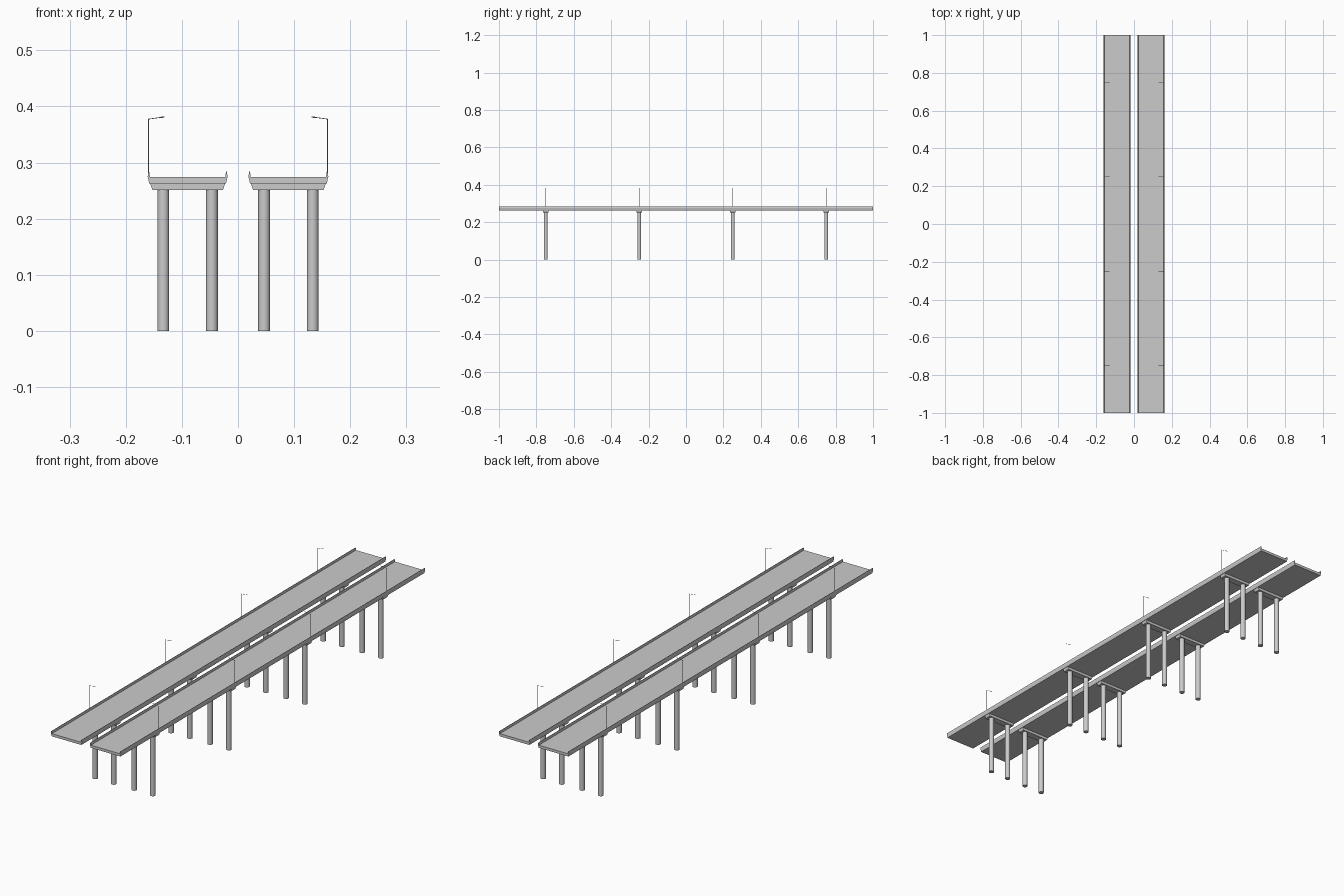
import bpy, bmesh, math
from mathutils import Vector

cube = bpy.data.objects.get("Cube")
if cube:
    bpy.data.objects.remove(cube, do_unlink=True)

concrete = bpy.data.materials.new("concrete_grey")
concrete.use_nodes = True
GREY = (0.6, 0.6, 0.6, 1)
concrete.diffuse_color = GREY
concrete.node_tree.nodes["Principled BSDF"].inputs["Base Color"].default_value = GREY

DECK_X = 0.0898
PIERS = (-0.75, -0.25, 0.25, 0.75)


def finish(name, bm):
    bmesh.ops.recalc_face_normals(bm, faces=bm.faces)
    mesh = bpy.data.meshes.new(name)
    bm.to_mesh(mesh)
    bm.free()
    mesh.materials.append(concrete)
    obj = bpy.data.objects.new(name, mesh)
    bpy.context.collection.objects.link(obj)
    return obj


def extrude_profile(name, points, x, y, length):
    """Closed x-z profile drawn out along y, centred on y."""
    bm = bmesh.new()
    face = bm.faces.new([bm.verts.new((x + px, y - length / 2, pz)) for px, pz in points])
    out = bmesh.ops.extrude_face_region(bm, geom=[face])["geom"]
    moved = [v for v in out if isinstance(v, bmesh.types.BMVert)]
    bmesh.ops.translate(bm, verts=moved, vec=(0, length, 0))
    return finish(name, bm)


def rod(name, start, end, radius, sides):
    start, end = Vector(start), Vector(end)
    bm = bmesh.new()
    bmesh.ops.create_cone(bm, cap_ends=True, segments=sides, radius1=radius,
                          radius2=radius, depth=(end - start).length)
    turn = (end - start).to_track_quat("Z", "Y").to_matrix()
    bmesh.ops.rotate(bm, verts=bm.verts, matrix=turn)
    bmesh.ops.translate(bm, verts=bm.verts, vec=(start + end) / 2)
    obj = finish(name, bm)
    if sides > 8:
        for p in obj.data.polygons:
            p.use_smooth = len(p.vertices) == 4
    return obj


def mirrored(half):
    return half + [(-x, z) for x, z in reversed(half)]


# Deck section with tapered barriers, and the pier cap section
deck_section = mirrored([(0.0685, 0.263), (0.0712, 0.275), (0.0698, 0.284),
                         (0.0685, 0.284), (0.067, 0.274)])
cap_section = mirrored([(0.063, 0.2515), (0.067, 0.2635)])

for side, label in ((1, "left"), (-1, "right")):
    centre = side * DECK_X
    extrude_profile(f"{label}_deck", deck_section, centre, 0, 2)
    for i, y in enumerate(PIERS, 1):
        # Pier: cap beam on two round columns
        extrude_profile(f"{label}_pier_cap_{i}", cap_section, centre, y, 0.028)
        for offset, pos in ((-0.0433, "inner"), (0.0433, "outer")):
            x = side * (DECK_X + offset)
            rod(f"{label}_{pos}_column_{i}", (x, y, 0), (x, y, 0.252), 0.0105, 24)
        # Street lamp on the outer barrier
        x = side * 0.1592
        rod(f"{label}_lamp_pole_{i}", (x, y, 0.274), (x, y, 0.378), 0.001, 8)
        rod(f"{label}_lamp_arm_{i}", (x, y, 0.3775), (side * 0.138, y, 0.3805), 0.0006, 6)
        rod(f"{label}_lamp_head_{i}", (side * 0.139, y, 0.3805), (side * 0.131, y, 0.381), 0.001, 6)
